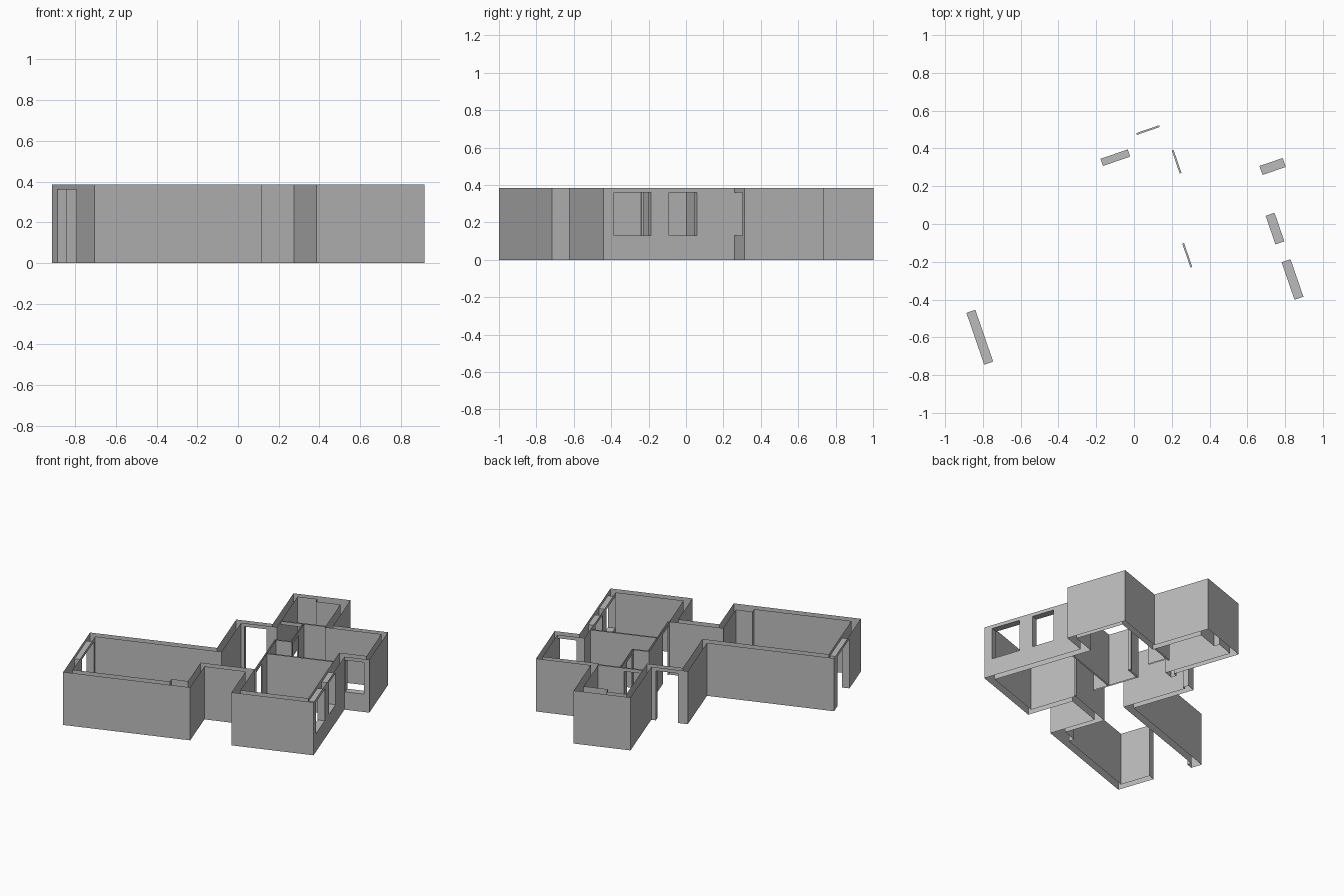
import bpy
import bmesh
import math
from mathutils import Matrix, Vector

cube = bpy.data.objects.get("Cube")
if cube:
    bpy.data.objects.remove(cube, do_unlink=True)

HEIGHT = 0.385
HEAD = 0.36      # top of doors and windows
SILL = 0.13      # bottom of windows
PLACE = Matrix.Translation((-0.705, -1, 0)) @ Matrix.Rotation(math.radians(19), 4, 'Z')

plaster = bpy.data.materials.new("grey_plaster")
plaster.use_nodes = True
grey = (0.5, 0.5, 0.5, 1)
plaster.diffuse_color = grey
plaster.node_tree.nodes["Principled BSDF"].inputs["Base Color"].default_value = grey

# Openings in plan: u0, u1, v0, v1, bottom height
outer_openings = [
    (0.0, 0.05, 0.27, 0.56, 0),            # terrace door
    (0.937, 1.089, 1.06, 1.10, 0),         # entrance
    (1.665, 1.715, 0.06, 0.27, SILL),      # side windows
    (1.665, 1.715, 0.37, 0.53, SILL),
    (1.72, 1.85, 0.74, 0.79, SILL),        # recess window
]
thin_openings = [
    (1.20, 1.21, 0.40, 0.535, 0),
    (1.308, 1.318, 0.89, 1.02, 0),
    (1.16, 1.288, 1.157, 1.167, 0),
]


def quad(bm, *points):
    bm.faces.new([bm.verts.new(p) for p in points])


def panel(bm, a, b, z0, z1):
    quad(bm, (*a, z0), (*b, z0), (*b, z1), (*a, z1))


def skin(bm, path, openings):
    """Upright surface along a closed path, left open at the door and window spots."""
    for a, b in zip(path, path[1:] + path[:1]):
        a, b = Vector(a), Vector(b)
        axis = 0 if abs(b.x - a.x) > abs(b.y - a.y) else 1
        side = 1 - axis
        cuts = []
        for o in openings:
            span, depth = (o[:2], o[2:4]) if axis == 0 else (o[2:4], o[:2])
            low, high = sorted((a[axis], b[axis]))
            s, e = max(span[0], low), min(span[1], high)
            if depth[0] - 0.002 <= a[side] <= depth[1] + 0.002 and e - s > 0.02:
                cuts.append((s, e, o[4]))
        cuts.sort(reverse=b[axis] < a[axis])
        at = a
        for s, e, bottom in cuts:
            if b[axis] < a[axis]:
                s, e = e, s
            p, q = a.copy(), a.copy()
            p[axis], q[axis] = s, e
            panel(bm, at, p, 0, HEIGHT)
            panel(bm, p, q, HEAD, HEIGHT)
            if bottom:
                panel(bm, p, q, 0, bottom)
            at = q
        panel(bm, at, b, 0, HEIGHT)


def reveal(bm, u0, u1, v0, v1, z0):
    """Jambs, head and sill lining one opening."""
    if u1 - u0 > v1 - v0:
        panel(bm, (u0, v1), (u0, v0), z0, HEAD)
        panel(bm, (u1, v0), (u1, v1), z0, HEAD)
    else:
        panel(bm, (u0, v0), (u1, v0), z0, HEAD)
        panel(bm, (u1, v1), (u0, v1), z0, HEAD)
    quad(bm, (u0, v0, HEAD), (u0, v1, HEAD), (u1, v1, HEAD), (u1, v0, HEAD))
    if z0:
        quad(bm, (u0, v0, z0), (u1, v0, z0), (u1, v1, z0), (u0, v1, z0))


def finish(name, bm):
    bmesh.ops.remove_doubles(bm, verts=bm.verts, dist=0.0001)
    mesh = bpy.data.meshes.new(name)
    bm.transform(PLACE)
    bm.to_mesh(mesh)
    bm.free()
    mesh.materials.append(plaster)
    bpy.context.collection.objects.link(bpy.data.objects.new(name, mesh))


# House outline, outside and inside faces
outside = [(0, 0), (0.87, 0), (0.87, 0.34), (1.153, 0.34), (1.153, 0), (1.715, 0),
           (1.715, 0.74), (1.885, 0.74), (1.885, 1.185), (1.51, 1.185), (1.51, 1.597),
           (1.12, 1.597), (1.12, 1.10), (0.87, 1.10), (0.87, 0.64), (0, 0.64)]
inside = [(0.05, 0.05), (0.716, 0.05), (0.716, 0.09), (0.83, 0.09), (0.83, 0.39),
          (1.2, 0.39), (1.2, 0.05), (1.665, 0.05), (1.665, 0.79), (1.852, 0.79),
          (1.852, 1.145), (1.465, 1.145), (1.465, 1.515), (1.296, 1.515),
          (1.296, 1.555), (1.16, 1.555), (1.16, 1.06), (0.915, 1.06),
          (0.915, 0.59), (0.05, 0.59)]

bm = bmesh.new()
skin(bm, outside, outer_openings)
skin(bm, inside[::-1], outer_openings)
for o in outer_openings:
    reveal(bm, *o)
finish("outer_walls", bm)

# Thin room partitions: u0, u1, v0, v1
partitions = {
    "hall_partition": (1.20, 1.21, 0.39, 0.865),
    "bedroom_partition": (1.21, 1.665, 0.645, 0.655),
    "corner_partition": (1.20, 1.318, 0.865, 0.875),
    "back_room_partition": (1.308, 1.318, 0.875, 1.157),
    "bath_partition": (1.16, 1.465, 1.157, 1.167),
}
for name, (u0, u1, v0, v1) in partitions.items():
    bm = bmesh.new()
    skin(bm, [(u0, v0), (u1, v0), (u1, v1), (u0, v1)], thin_openings)
    for o in thin_openings:
        if u0 <= o[0] and o[1] <= u1 and v0 <= o[2] and o[3] <= v1:
            reveal(bm, *o)
    finish(name, bm)
